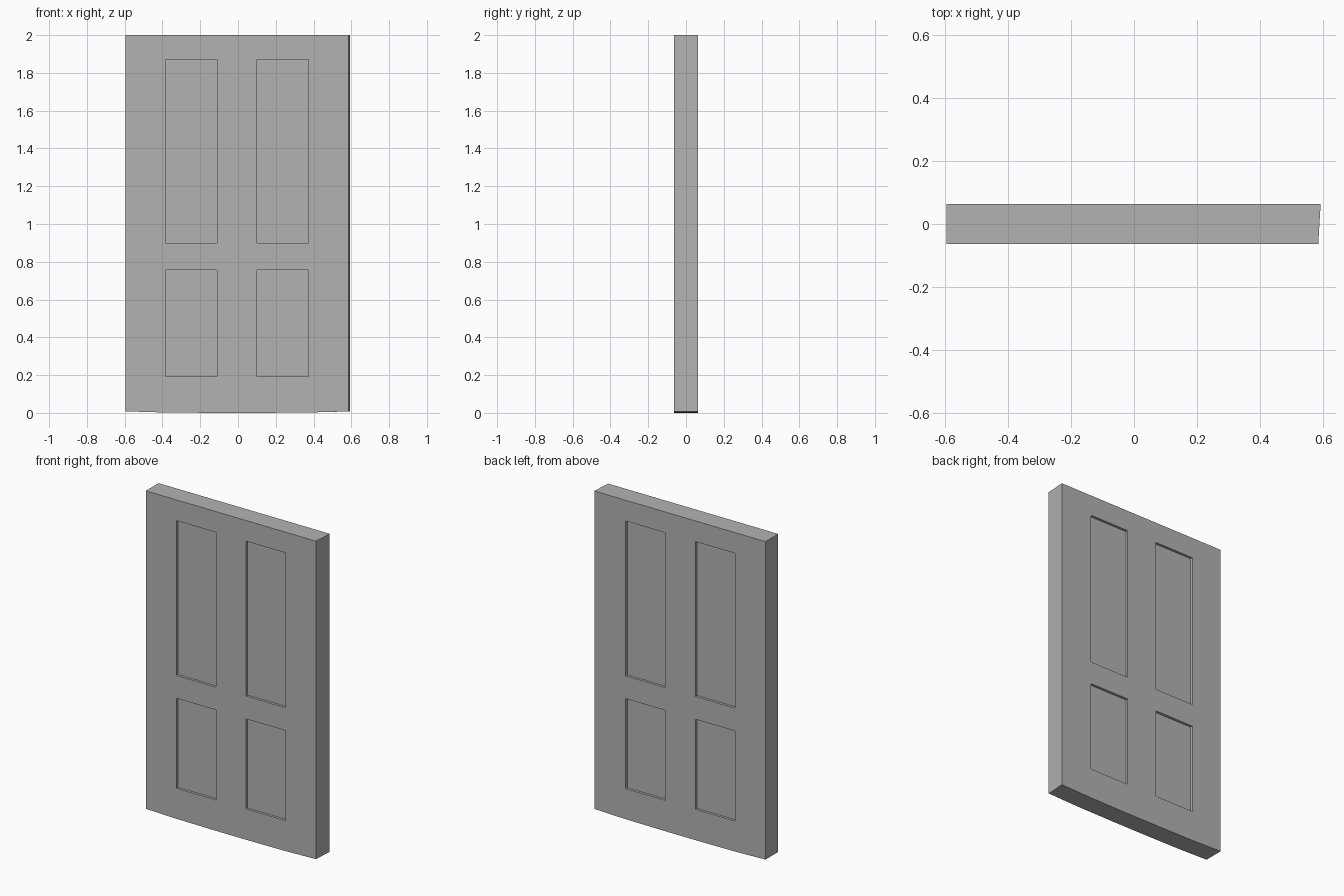
import bpy
import bmesh
from mathutils import Vector

cube = bpy.data.objects.get("Cube")
if cube:
    bpy.data.objects.remove(cube, do_unlink=True)

# Single grey paint
grey = bpy.data.materials.new("door_grey")
grey.use_nodes = True
colour = (0.45, 0.45, 0.45, 1)
grey.diffuse_color = colour
shader = next(n for n in grey.node_tree.nodes if n.type == "BSDF_PRINCIPLED")
shader.inputs["Base Color"].default_value = colour
shader.inputs["Roughness"].default_value = 0.7

HALF = 0.063      # half the slab thickness
RECESS = 0.016    # depth of each panel
xs = [-0.595, -0.383, -0.11, 0.10, 0.374, 0.588]
zs = [0.004, 0.193, 0.757, 0.90, 1.87, 2.0]

bm = bmesh.new()


def sheet(y):
    """Grid of rails, stiles and panels for one side of the door."""
    rows = []
    for j, z in enumerate(zs):
        row = []
        for i, x in enumerate(xs):
            # The bottom edge bows gently, the right edge is slightly skewed
            if j == 0:
                z = 0.008 if i in (0, 5) else 0.002 if i in (1, 4) else 0
            skew = 0.06 * y if i == 5 else 0
            row.append(bm.verts.new((x + skew, y, z)))
        rows.append(row)
    return rows


def fill(rows):
    """Faces of one sheet; the four panel faces are returned."""
    panels = []
    for j in range(5):
        for i in range(5):
            face = bm.faces.new((rows[j][i], rows[j][i + 1],
                                 rows[j + 1][i + 1], rows[j + 1][i]))
            if i in (1, 3) and j in (1, 3):
                panels.append(face)
    return panels


def rim(rows):
    """Outline of a sheet, in order."""
    return (rows[0][:-1] + [r[-1] for r in rows[:-1]]
            + rows[-1][:0:-1] + [r[0] for r in rows[:0:-1]])


front, back = sheet(-HALF), sheet(HALF)
panel_sets = [(fill(front), 1), (fill(back), -1)]

# Edges of the slab
a, b = rim(front), rim(back)
for k in range(len(a)):
    n = (k + 1) % len(a)
    bm.faces.new((a[k], b[k], b[n], a[n]))

# Sink the panels on both sides, keeping straight walls
for panels, sign in panel_sets:
    result = bmesh.ops.extrude_face_region(bm, geom=panels)
    moved = [g for g in result["geom"] if isinstance(g, bmesh.types.BMVert)]
    bmesh.ops.translate(bm, verts=moved, vec=Vector((0, sign * RECESS, 0)))
    leftovers = [f for f in panels if f.is_valid]
    if leftovers:
        bmesh.ops.delete(bm, geom=leftovers, context="FACES_ONLY")

bmesh.ops.recalc_face_normals(bm, faces=bm.faces[:])

mesh = bpy.data.meshes.new("door_panel")
bm.to_mesh(mesh)
bm.free()
mesh.materials.append(grey)
door = bpy.data.objects.new("door_panel", mesh)
bpy.context.collection.objects.link(door)
